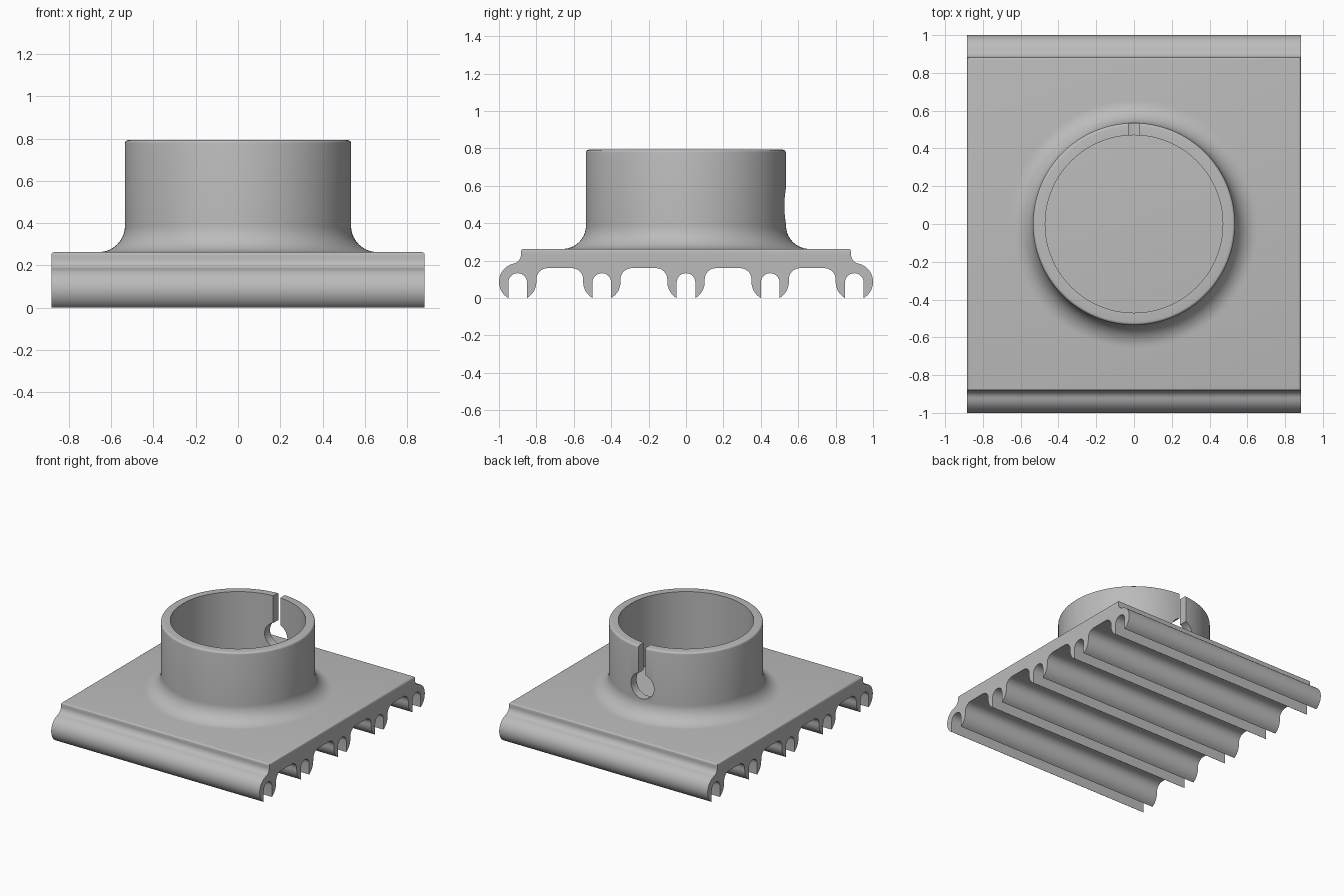
import bpy, bmesh
from math import sin, cos, radians, pi

if "Cube" in bpy.data.objects:
    bpy.data.objects.remove(bpy.data.objects["Cube"], do_unlink=True)

HALF_X = 0.883      # half length of the extruded plate
TOP = 0.263         # plate top
LOBE_Z = 0.0866     # centre height of the clip lobes
CLIPS = [-0.9, -0.45, 0, 0.45, 0.9]

grey = bpy.data.materials.new("mid grey")
grey.use_nodes = True
grey.diffuse_color = (0.5, 0.5, 0.5, 1)
grey.node_tree.nodes["Principled BSDF"].inputs["Base Color"].default_value = (0.5, 0.5, 0.5, 1)


def arc(cx, cy, r, start, end, n=8):
    angles = [radians(start + (end - start) * i / n) for i in range(n + 1)]
    return [(cx + r * cos(a), cy + r * sin(a)) for a in angles]


def make_object(name, bm):
    bmesh.ops.remove_doubles(bm, verts=bm.verts, dist=0.0001)
    bmesh.ops.recalc_face_normals(bm, faces=bm.faces)
    mesh = bpy.data.meshes.new(name)
    bm.to_mesh(mesh)
    bm.free()
    mesh.materials.append(grey)
    obj = bpy.data.objects.new(name, mesh)
    bpy.context.collection.objects.link(obj)
    return obj


def extrude(bm, points, offset):
    face = bm.faces.new([bm.verts.new(p) for p in points])
    new = bmesh.ops.extrude_face_region(bm, geom=[face])["geom"]
    verts = [g for g in new if isinstance(g, bmesh.types.BMVert)]
    bmesh.ops.translate(bm, verts=verts, vec=offset)


def smooth(obj):
    bpy.ops.object.select_all(action="DESELECT")
    obj.select_set(True)
    bpy.context.view_layer.objects.active = obj
    bpy.ops.object.shade_smooth_by_angle(angle=radians(35))


# Plate outline: five clips joined by rounded channels
outline = []
for i, c in enumerate(CLIPS):
    if i:
        outline += arc(c - 0.16, 0.1, 0.06, 90, 0)
    outline += arc(c, LOBE_Z, 0.1, 180, 240)
    outline += arc(c, 0.083, 0.05, 180, 0, 14)
    outline += arc(c, LOBE_Z, 0.1, 300, 360)
    if i < len(CLIPS) - 1:
        outline += arc(c + 0.16, 0.1, 0.06, 180, 90)

# Outer shoulder sweeping up from the end clip to the top edge
side = arc(0.9, LOBE_Z, 0.1, 0, 77.7, 10)[1:]
side += arc(0.932, 0.233, 0.05, 257.7, 180)[1:]
side.append((0.882, TOP))
outline += side + [(-y, z) for y, z in reversed(side)]

bm = bmesh.new()
extrude(bm, [(-HALF_X, y, z) for y, z in outline], (2 * HALF_X, 0, 0))
rim = [e for e in bm.edges if all(v.co.z > TOP - 0.001 for v in e.verts)]
bmesh.ops.bevel(bm, geom=rim, offset=0.013, segments=4, profile=0.5, affect="EDGES")
plate = make_object("clip_plate", bm)
smooth(plate)

# Collar: turned ring with a rounded lip and a flared foot
ring = [(0.47, 0.25), (0.47, 0.793)]
ring += arc(0.52, 0.778, 0.015, 90, 0, 4)
ring += arc(0.66, 0.388, 0.125, 180, 270, 14)
ring.append((0.66, 0.25))
bm = bmesh.new()
verts = [bm.verts.new((r, 0, z)) for r, z in ring]
edges = [bm.edges.new((a, b)) for a, b in zip(verts, verts[1:] + verts[:1])]
bmesh.ops.spin(bm, geom=verts + edges, cent=(0, 0, 0), axis=(0, 0, 1),
               angle=2 * pi, steps=128, use_merge=True)
collar = make_object("collar", bm)

# Keyhole cutter through the back of the collar
keyhole = [(0.03, 0.9)] + arc(0, 0.492, 0.097, 72, -252, 40) + [(-0.03, 0.9)]
bm = bmesh.new()
extrude(bm, [(x, 0.3, z) for x, z in keyhole], (0, 0.5, 0))
cutter = make_object("keyhole_cutter", bm)
cutter.hide_render = True

cut = collar.modifiers.new("keyhole", "BOOLEAN")
cut.operation = "DIFFERENCE"
cut.solver = "EXACT"
cut.object = cutter
bpy.context.view_layer.objects.active = collar
bpy.ops.object.modifier_apply(modifier=cut.name)
bpy.data.objects.remove(cutter, do_unlink=True)
smooth(collar)
